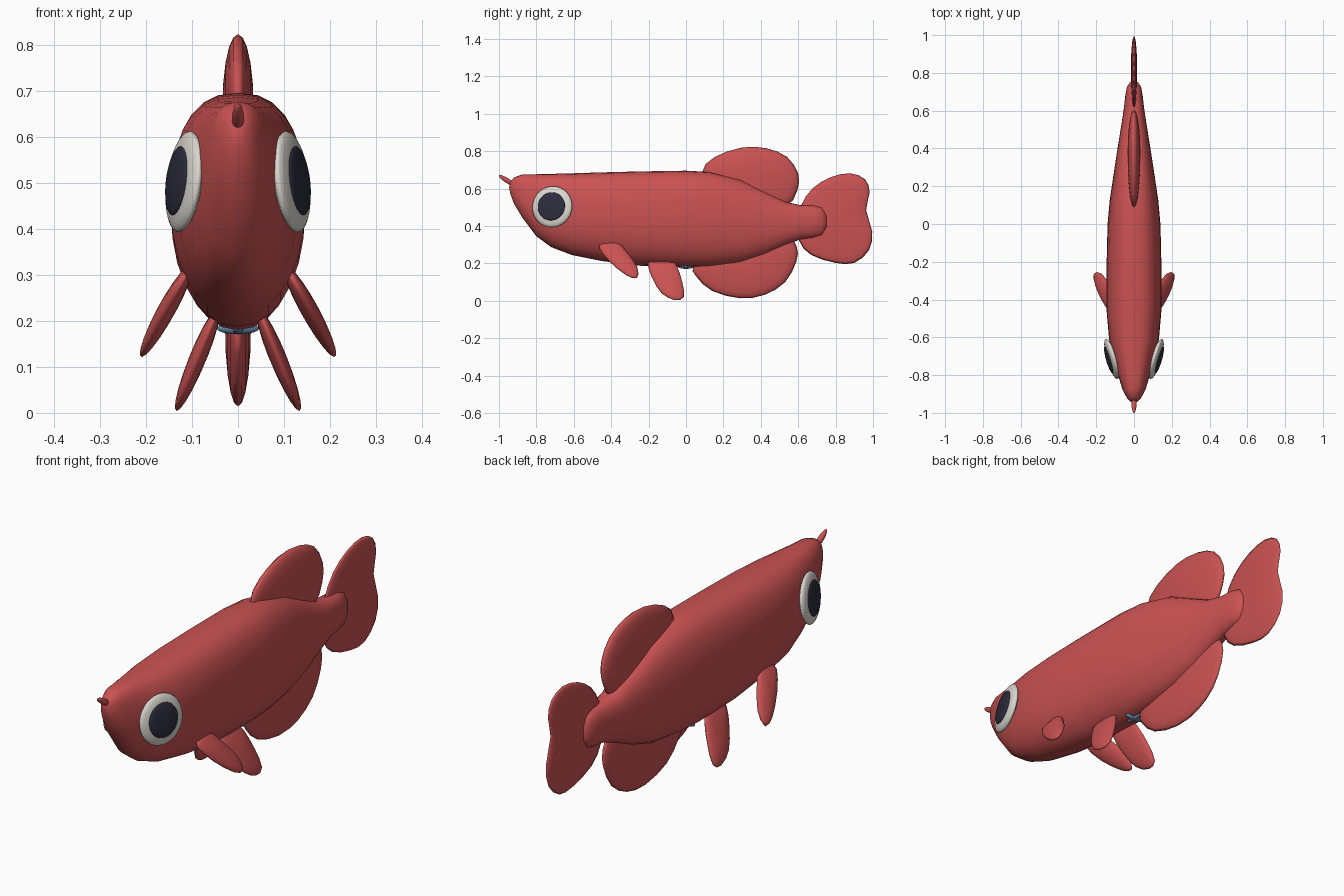
import bpy, bmesh, math
from mathutils import Vector

if "Cube" in bpy.data.objects:
    bpy.data.objects.remove(bpy.data.objects["Cube"])


def material(name, rgb):
    m = bpy.data.materials.new(name)
    m.diffuse_color = (*rgb, 1)
    m.use_nodes = True
    m.node_tree.nodes["Principled BSDF"].inputs["Base Color"].default_value = m.diffuse_color
    return m


RED = material("red_scales", (0.60, 0.085, 0.085))
WHITE = material("eye_white", (0.70, 0.68, 0.62))
DARK = material("pupil_dark", (0.026, 0.025, 0.045))
BLUE = material("slate_blue", (0.12, 0.23, 0.38))


def finish(bm, name, mat):
    bmesh.ops.recalc_face_normals(bm, faces=bm.faces)
    me = bpy.data.meshes.new(name)
    bm.to_mesh(me)
    bm.free()
    me.materials.append(mat)
    me.shade_smooth()
    ob = bpy.data.objects.new(name, me)
    bpy.context.collection.objects.link(ob)
    return ob


def bridge(bm, a, b):
    n = len(a)
    for i in range(n):
        bm.faces.new((a[i], a[(i + 1) % n], b[(i + 1) % n], b[i]))


def fan(bm, ring, tip):
    for i in range(len(ring)):
        bm.faces.new((ring[i], ring[(i + 1) % len(ring)], tip))


def smooth_loop(pts):
    """Closed spline through the points, one extra point per span."""
    out, n = [], len(pts)
    for i in range(n):
        p0, p1, p2, p3 = (Vector(pts[(i + k) % n]) for k in (-1, 0, 1, 2))
        out += [p1, (9 * (p1 + p2) - p0 - p3) / 16]
    return out


def fin(name, outline, thick, base_x=0.0, base_z=0.0, lean=0.0, side=1):
    """Lens-shaped fin from a (y, z) outline, leaning outward below base_z."""
    pts = smooth_loop(outline)
    mid = sum(pts, Vector((0, 0))) / len(pts)
    bm = bmesh.new()

    def vert(p, x):
        return bm.verts.new((side * (base_x + lean * (base_z - p.y) + x), p.x, p.y))

    rim = [vert(p, 0) for p in pts]
    for face in (-1, 1):
        prev = rim
        for s in (0.95, 0.82, 0.6, 0.3):
            x = face * thick * math.sqrt(1 - s * s)
            ring = [vert(mid.lerp(p, s), x) for p in pts]
            bridge(bm, prev, ring)
            prev = ring
        fan(bm, prev, vert(mid, face * thick))
    return finish(bm, name, RED)


def ellipsoid(name, loc, radii, mat, normal=(0, 0, 1), segs=24):
    bm = bmesh.new()
    bmesh.ops.create_uvsphere(bm, u_segments=segs, v_segments=12, radius=1)
    bmesh.ops.scale(bm, vec=radii, verts=bm.verts)
    rot = Vector(normal).to_track_quat('Z', 'Y').to_matrix()
    bmesh.ops.rotate(bm, cent=(0, 0, 0), matrix=rot, verts=bm.verts)
    bmesh.ops.translate(bm, vec=loc, verts=bm.verts)
    return finish(bm, name, mat)


# Body: stations of (y, top z, bottom z, half width)
STATIONS = [
    (-0.94, 0.635, 0.575, 0.02), (-0.92, 0.66, 0.52, 0.038),
    (-0.875, 0.676, 0.445, 0.062), (-0.80, 0.677, 0.345, 0.084),
    (-0.72, 0.679, 0.287, 0.106), (-0.61, 0.682, 0.245, 0.132),
    (-0.45, 0.687, 0.213, 0.146), (-0.25, 0.692, 0.188, 0.146),
    (0.0, 0.696, 0.180, 0.140), (0.13, 0.689, 0.184, 0.128),
    (0.29, 0.650, 0.203, 0.104), (0.42, 0.585, 0.245, 0.084),
    (0.53, 0.530, 0.298, 0.066), (0.61, 0.512, 0.328, 0.054),
    (0.68, 0.510, 0.336, 0.046), (0.725, 0.500, 0.347, 0.038),
    (0.75, 0.465, 0.382, 0.022),
]
SEGS = 28


def spow(v, n):
    return math.copysign(abs(v) ** (2 / n), v)


bm = bmesh.new()
prev = None
for y, zt, zb, w in STATIONS:
    ring = []
    for i in range(SEGS):
        a = 2 * math.pi * i / SEGS
        n = 2.6 if math.sin(a) > 0 else 2.1
        ring.append(bm.verts.new((w * spow(math.cos(a), n), y,
                                  (zt + zb) / 2 + (zt - zb) / 2 * spow(math.sin(a), n))))
    if prev:
        bridge(bm, prev, ring)
    else:
        fan(bm, ring, bm.verts.new((0, y - 0.006, (zt + zb) / 2)))
    prev = ring
fan(bm, prev, bm.verts.new((0, 0.757, 0.424)))
finish(bm, "body", RED)

# Fins on the centre line
fin("dorsal_fin", [(0.085, 0.685), (0.155, 0.77), (0.30, 0.82), (0.43, 0.816),
                   (0.54, 0.77), (0.60, 0.68), (0.595, 0.59), (0.53, 0.50),
                   (0.35, 0.49), (0.17, 0.56)], 0.034)
fin("anal_fin", [(0.04, 0.19), (0.055, 0.13), (0.14, 0.053), (0.29, 0.014),
                 (0.42, 0.032), (0.53, 0.10), (0.59, 0.21), (0.592, 0.29),
                 (0.535, 0.35), (0.35, 0.35), (0.15, 0.28)], 0.028)
fin("tail_fin", [(0.605, 0.43), (0.615, 0.51), (0.675, 0.60), (0.77, 0.66),
                 (0.877, 0.682), (0.957, 0.65), (0.982, 0.58), (0.963, 0.485),
                 (0.996, 0.37), (0.978, 0.27), (0.90, 0.203), (0.80, 0.203),
                 (0.67, 0.245), (0.605, 0.32)], 0.017)

# Paired fins and eyes
for side, tag in ((1, "right"), (-1, "left")):
    fin("pectoral_fin_" + tag,
        [(-0.465, 0.285), (-0.44, 0.312), (-0.375, 0.322), (-0.315, 0.26),
         (-0.26, 0.18), (-0.262, 0.122), (-0.32, 0.137), (-0.41, 0.21)],
        0.022, 0.115, 0.30, 0.53, side)
    fin("pelvic_fin_" + tag,
        [(-0.205, 0.20), (-0.17, 0.225), (-0.09, 0.225), (-0.05, 0.19),
         (-0.02, 0.10), (-0.012, 0.02), (-0.06, 0.004), (-0.13, 0.04),
         (-0.18, 0.12)],
        0.02, 0.055, 0.20, 0.40, side)
    look = Vector((side * 0.95, -0.28, 0.12)).normalized()
    centre = Vector((side * 0.117, -0.715, 0.503))
    ellipsoid("eye_" + tag, centre, (0.111, 0.111, 0.024), WHITE, look, 32)
    ellipsoid("pupil_" + tag, centre + look * 0.017, (0.076, 0.076, 0.011), DARK, look, 32)

# Short barbel on the snout
ellipsoid("barbel", (0, -0.952, 0.641), (0.013, 0.013, 0.057), RED, (0, -0.85, 0.53), 12)

# Small cross-shaped fitting under the belly
ellipsoid("belly_fitting_across", (0, 0, 0.184), (0.046, 0.012, 0.013), BLUE, segs=16)
ellipsoid("belly_fitting_along", (0, 0, 0.184), (0.012, 0.046, 0.013), BLUE, segs=16)
